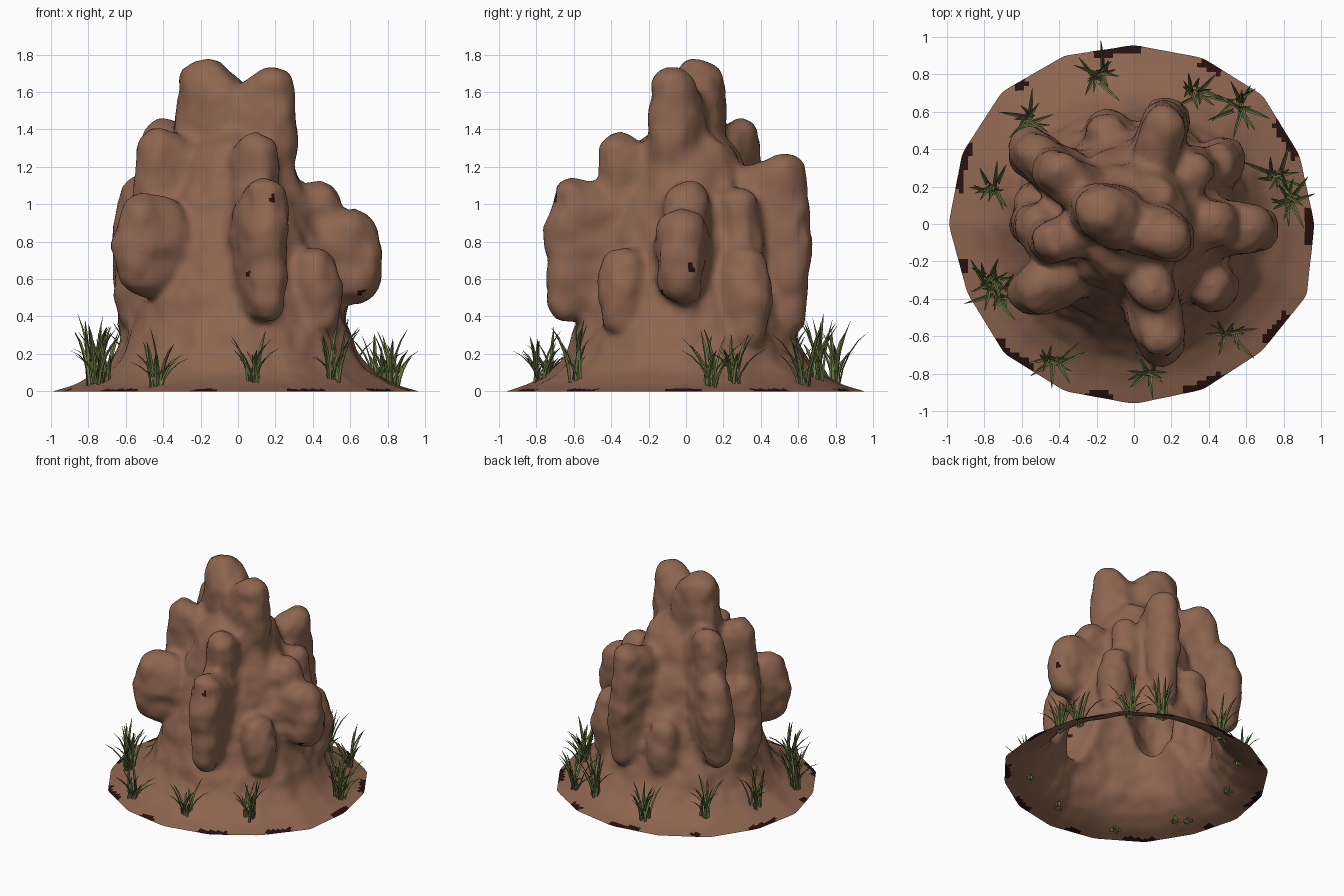
import bpy, bmesh, math, random
from mathutils import Vector, noise
from mathutils.bvhtree import BVHTree

if "Cube" in bpy.data.objects:
    bpy.data.objects.remove(bpy.data.objects["Cube"])

random.seed(4)


def material(name, rgb):
    m = bpy.data.materials.new(name)
    m.diffuse_color = (*rgb, 1)
    m.use_nodes = True
    m.node_tree.nodes["Principled BSDF"].inputs["Base Color"].default_value = m.diffuse_color
    return m


earth = material("earth brown", (0.27, 0.13, 0.08))
dark = material("dark hollow", (0.02, 0.005, 0.005))
green = material("grass green", (0.15, 0.18, 0.055))


def add_object(name, bm, *mats):
    me = bpy.data.meshes.new(name)
    bm.to_mesh(me)
    ob = bpy.data.objects.new(name, me)
    bpy.context.collection.objects.link(ob)
    for m in mats:
        me.materials.append(m)
    return ob


def add_lobe(bm, x, y, top, bottom, r):
    """Rounded buttress standing at (x, y) and rooted in the core."""
    h = bmesh.new()
    inner = r * 1.3
    for k, z, rad in ((.94, top - r, r), (.98, (top + bottom) / 2, r * 1.1), (.98, bottom + r, r * .9),
                      (.4, top - .1 - inner, inner), (.4, bottom + inner, inner)):
        vs = bmesh.ops.create_icosphere(h, subdivisions=2, radius=rad)["verts"]
        bmesh.ops.translate(h, verts=vs, vec=(x * k, y * k, z))
    res = bmesh.ops.convex_hull(h, input=h.verts)
    junk = {v for v in res["geom_interior"] + res["geom_unused"] if isinstance(v, bmesh.types.BMVert)}
    bmesh.ops.delete(h, geom=list(junk), context='VERTS')
    tmp = bpy.data.meshes.new("tmp")
    h.to_mesh(tmp)
    bm.from_mesh(tmp)
    h.free()
    bpy.data.meshes.remove(tmp)


# Flared core, lathed with a slightly irregular rim
PROFILE = [(1.15, -.3), (1.12, -.05), (.99, 0), (.87, .035), (.75, .1), (.66, .2),
           (.58, .4), (.49, .7), (.4, 1.0), (.28, 1.3), (.12, 1.45)]
N = 16
wobble = [random.uniform(.965, 1.015) for _ in range(N)]
bm = bmesh.new()
rings = [[bm.verts.new((r * w * math.cos(i * math.tau / N), r * w * math.sin(i * math.tau / N), z))
          for i, w in enumerate(wobble)] for r, z in PROFILE]
for a, b in zip(rings, rings[1:]):
    for i in range(N):
        j = (i + 1) % N
        bm.faces.new((a[i], a[j], b[j], b[i]))
bm.faces.new(rings[0][::-1])
bm.faces.new(rings[-1])

# Buttresses: x, y, top, bottom, radius
for lobe in [
    (-.2, .07, 1.79, .9, .14), (.19, -.07, 1.74, .9, .13),      # twin summit
    (.11, -.37, 1.38, .6, .12), (.15, -.65, 1.16, .36, .12),    # front fin and nose
    (.46, 0, 1.13, .2, .13), (.66, -.03, .98, .46, .13),        # right
    (.44, -.35, .78, .28, .12), (.48, .34, .78, .2, .12),       # low lobes
    (-.54, .1, .62, .15, .12), (-.15, .5, .75, .2, .12),
    (.33, .3, 1.1, .3, .12), (.18, .57, 1.27, .3, .11),         # back
    (-.44, .3, 1.46, .5, .11), (-.57, .39, 1.15, .4, .12),      # back left
    (-.46, -.1, 1.42, .5, .11), (-.54, -.37, 1.06, .49, .13),   # front left
    (-.56, 0, 1.0, .3, .11),
]:
    add_lobe(bm, *lobe)
mound = add_object("termite_mound", bm, earth, dark)
bm.free()

# Fuse into one soft skin
rm = mound.modifiers.new("fuse", 'REMESH')
rm.mode, rm.voxel_size = 'VOXEL', 0.025
sm = mound.modifiers.new("soften", 'SMOOTH')
sm.factor, sm.iterations = 0.5, 5
dg = bpy.context.evaluated_depsgraph_get()
fused = bpy.data.meshes.new_from_object(mound.evaluated_get(dg))
mound.modifiers.clear()

# Lumpy surface, then cut open at ground level
bm = bmesh.new()
bm.from_mesh(fused)
bm.normal_update()
moves = [(v, v.normal * (noise.noise(v.co * 5) * .025 + noise.noise(v.co * 11) * .012)
          * min(1, max(0, v.co.z * 4))) for v in bm.verts]
for v, d in moves:
    v.co += d
bmesh.ops.bisect_plane(bm, geom=bm.verts[:] + bm.edges[:] + bm.faces[:], dist=1e-5,
                       plane_co=(0, 0, 0), plane_no=(0, 0, 1), clear_inner=True)

# Dark chips along the rim, about a dozen spread around it
for f in bm.faces:
    f.smooth = True
    c = f.calc_center_median()
    ang = math.atan2(c.y, c.x)
    if c.z < .012 and math.sin(ang * 11 + 2) + math.sin(ang * 5) * .5 > .45:
        f.material_index = 1
# A few small dark holes
tree = BVHTree.FromBMesh(bm)
bm.faces.ensure_lookup_table()
for p in [(.8, .04, .66), (.22, -.75, 1.04), (.03, -.7, .63), (.65, -.2, .46)]:
    hit = bm.faces[tree.find_nearest(Vector(p))[2]]
    for e in list(hit.edges)[:2]:
        for f in e.link_faces:
            f.material_index = 1
bm.to_mesh(mound.data)
bm.free()


# Grass tufts: folded, tapering blades arching outwards
def blade(bm, base, ang, length, lean):
    out = Vector((math.cos(ang), math.sin(ang), 0))
    side = Vector((-out.y, out.x, 0))
    prev = None
    for k in range(5):
        t = k / 4
        p = base + out * (lean * t ** 1.6) + Vector((0, 0, length * (t - 1.25 * lean * t ** 3)))
        w = .014 * (1 - t) ** .7 * (.7 + .9 * t) + .001
        row = [bm.verts.new(p - side * w), bm.verts.new(p + out * w * .7), bm.verts.new(p + side * w)]
        if prev:
            for i in (0, 1):
                bm.faces.new((prev[i], prev[i + 1], row[i + 1], row[i]))
        prev = row


for n, deg in enumerate([9, 19, 48, 65, 103, 136, 166, 201, 207, 239, 276, 311]):
    bm = bmesh.new()
    rad = random.uniform(.77, .86)
    x, y = rad * math.cos(math.radians(deg)), rad * math.sin(math.radians(deg))
    z = tree.ray_cast(Vector((x, y, .5)), Vector((0, 0, -1)))[0].z
    height, turn = random.uniform(.3, .38), random.uniform(0, 6)
    for k in range(13):
        base = Vector((x + random.uniform(-.03, .03), y + random.uniform(-.03, .03), max(z - .015, .003)))
        blade(bm, base, turn + k * 2.4, height * random.uniform(.5, 1.1), random.uniform(.05, .17))
    add_object(f"grass_tuft_{n + 1}", bm, green)
    bm.free()
